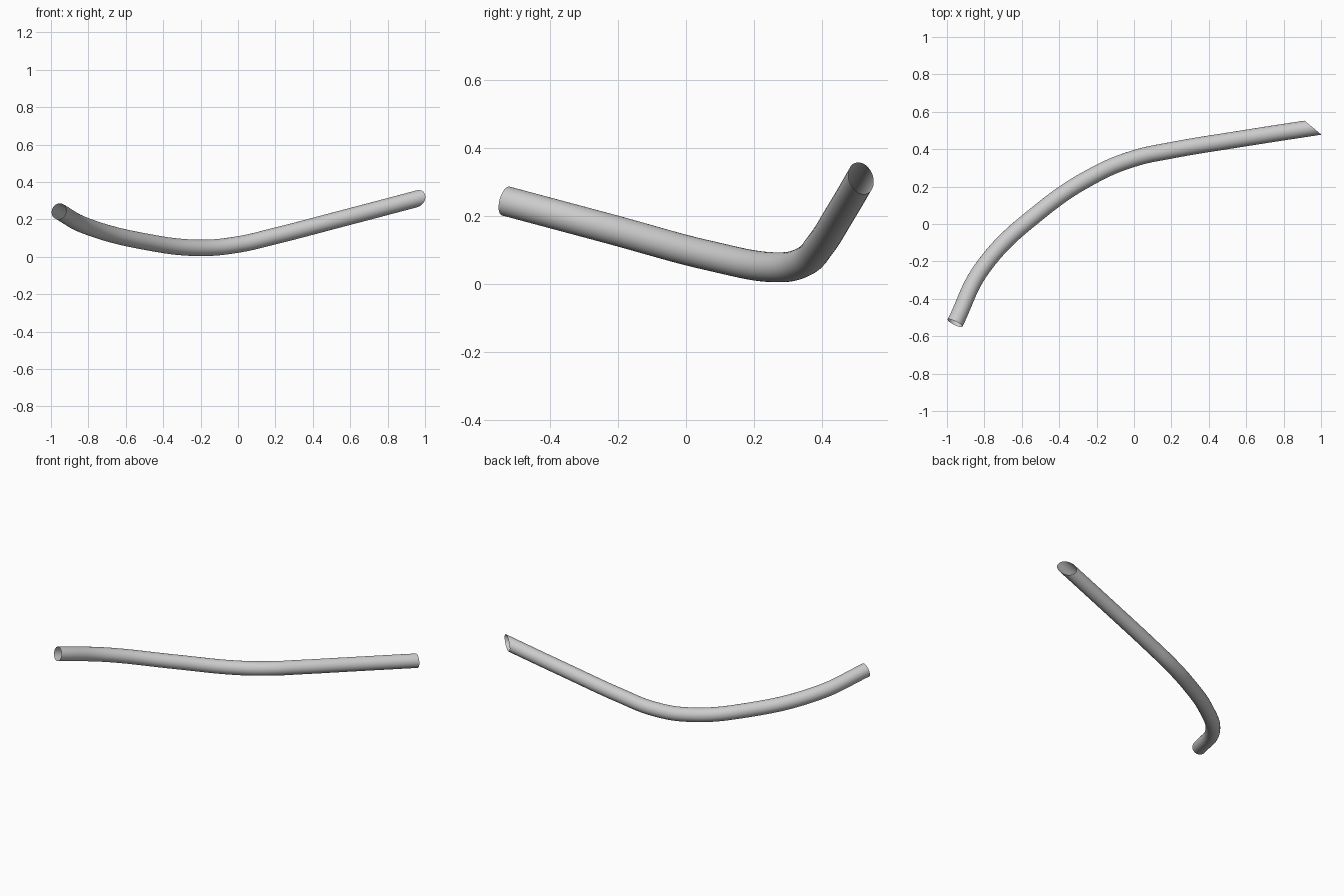
import bpy, bmesh
from mathutils import Vector

if "Cube" in bpy.data.objects:
    bpy.data.objects.remove(bpy.data.objects["Cube"])

# Centre line of the bent tube (last point runs past the slanted cut)
path = [(-.957, -.53, .243), (-.81, -.235, .164), (-.5, .07, .082),
        (-.2, .268, .048), (0, .35, .066), (.2, .394, .112),
        (.55, .452, .203), (1.1, .537, .348)]

curve = bpy.data.curves.new("tube_path", 'CURVE')
curve.dimensions = '3D'
curve.resolution_u = 16
curve.bevel_depth = .044
curve.bevel_resolution = 14
spline = curve.splines.new('BEZIER')
spline.bezier_points.add(len(path) - 1)
for point, co in zip(spline.bezier_points, path):
    point.co = co
    point.handle_left_type = point.handle_right_type = 'AUTO'

tube = bpy.data.objects.new("bent_tube", curve)
bpy.context.collection.objects.link(tube)
bpy.context.view_layer.objects.active = tube
tube.select_set(True)
bpy.ops.object.convert(target='MESH')
tube = bpy.context.object

# Slanted open end
bm = bmesh.new()
bm.from_mesh(tube.data)
bmesh.ops.bisect_plane(bm, geom=bm.verts[:] + bm.edges[:] + bm.faces[:],
                       plane_co=Vector((.957, .515, .31)),
                       plane_no=Vector((.64, .77, 0)), clear_outer=True)
bm.to_mesh(tube.data)
bm.free()
bpy.ops.object.shade_smooth_by_angle()
